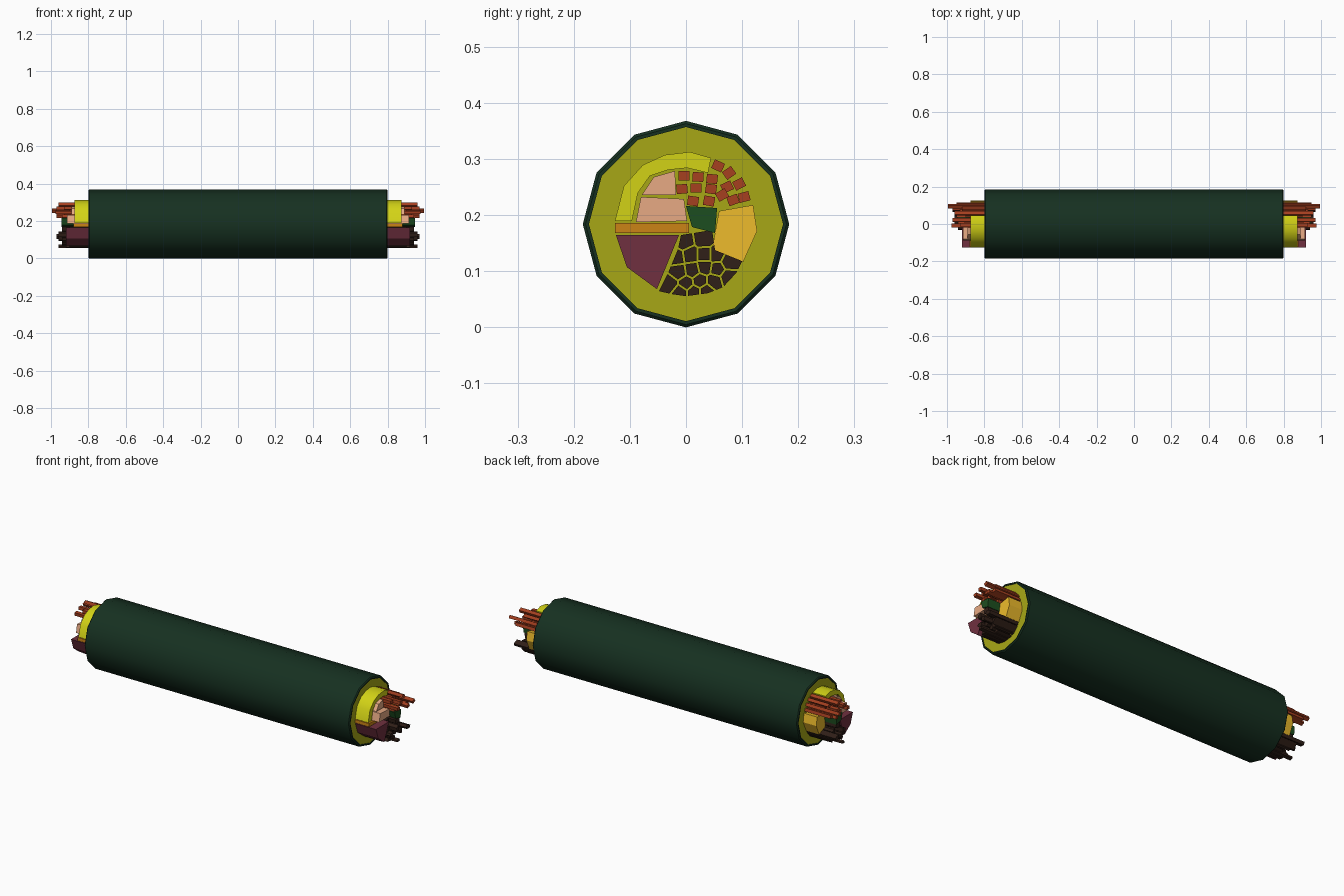
import bpy, bmesh, math
from mathutils import Vector

if "Cube" in bpy.data.objects:
    bpy.data.objects.remove(bpy.data.objects["Cube"])

CZ = 0.1838   # height of the roll axis


def material(name, rgb):
    m = bpy.data.materials.new(name)
    m.diffuse_color = (*rgb, 1)
    m.use_nodes = True
    m.node_tree.nodes["Principled BSDF"].inputs["Base Color"].default_value = m.diffuse_color
    return m


def finish(name, bm, mat, smooth=False):
    bmesh.ops.recalc_face_normals(bm, faces=bm.faces)
    me = bpy.data.meshes.new(name)
    bm.to_mesh(me)
    bm.free()
    ob = bpy.data.objects.new(name, me)
    bpy.context.collection.objects.link(ob)
    me.materials.append(mat)
    if smooth:
        bpy.ops.object.select_all(action='DESELECT')
        ob.select_set(True)
        bpy.context.view_layer.objects.active = ob
        bpy.ops.object.shade_smooth_by_angle(angle=math.radians(40))
    return ob


def prism(name, pts, half, mat, smooth=False):
    """Extrude an end-view outline along x; outline units are 1/560 from the centre line."""
    bm = bmesh.new()
    ends = [[bm.verts.new((x, p[0] / 560, p[1] / 560)) for p in pts] for x in (-half, half)]
    n = len(pts)
    for e in ends:
        bm.faces.new(e)
    for i in range(n):
        j = (i + 1) % n
        bm.faces.new((ends[0][i], ends[0][j], ends[1][j], ends[1][i]))
    return finish(name, bm, mat, smooth)


def clip(poly, point, normal):
    """Keep the part of a polygon behind a line."""
    out = []
    for a, b in zip(poly, poly[1:] + poly[:1]):
        da, db = (a - point).dot(normal), (b - point).dot(normal)
        if da <= 0:
            out.append(a)
        if da * db < 0:
            out.append(a.lerp(b, da / (da - db)))
    return out


seaweed = material("seaweed", (.008, .03, .015))
rice = material("rice", (.39, .39, .008))
egg = material("egg", (.65, .65, .008))
pink = material("pink_fish", (.8, .4, .23))
orange = material("orange_slice", (.6, .23, .008))
purple = material("purple_pickle", (.16, .03, .05))
amber = material("amber_pickle", (.85, .5, .025))
green = material("cucumber", (.012, .075, .014))
brick = material("carrot", (.38, .05, .014))
dark = material("mushroom", (.03, .014, .009))

# Seaweed wrapper: a chamfered profile swept round 12 sides
profile = [(-.8, .173), (-.8, .179), (-.795, .184), (.795, .184), (.8, .179), (.8, .173)]
bm = bmesh.new()
rings = []
for k in range(12):
    a = math.tau * k / 12
    rings.append([bm.verts.new((x, r * math.sin(a), CZ + r * math.cos(a))) for x, r in profile])
for k in range(12):
    p, q = rings[k], rings[(k + 1) % 12]
    for i in range(6):
        j = (i + 1) % 6
        bm.faces.new((p[i], p[j], q[j], q[i]))
finish("seaweed_wrapper", bm, seaweed, True)

# Rice core
core = [(97 * math.sin(math.tau * k / 12), CZ * 560 + 97 * math.cos(math.tau * k / 12)) for k in range(12)]
prism("rice_core", core, .796, rice, True)

# Large fillings
prism("egg_strip", [(-71, 106), (-62, 141), (-43, 162), (-21, 172), (4, 175), (25, 169),
                    (22, 154), (1, 159), (-18, 157), (-36, 151), (-48, 134), (-54, 106)], .874, egg, True)
prism("fish_upper", [(-44, 132), (-32, 150), (-11, 156), (-10, 132)], .89, pink)
prism("fish_lower", [(-45, 130), (-2, 128), (1, 106), (-50, 105)], .915, pink)
prism("orange_slice", [(-71, 104), (3, 104), (3, 94), (-71, 94)], .88, orange)
prism("purple_pickle", [(-70, 92), (-7, 92), (-29, 38), (-59, 60)], .92, purple)
prism("amber_pickle", [(33, 116), (67, 122), (71, 96), (57, 65), (26, 78)], .875, amber)
prism("cucumber", [(0, 121), (31, 119), (29, 94), (6, 100)], .945, green)

# Carrot sticks: centre, turn in degrees, half length
sticks = [(-2, 151, 0, .93), (12, 150, -4, .97), (26, 148, -6, .90), (32, 161, -25, .96),
          (43, 154, 35, .92), (53, 143, 28, .995), (58, 130, 15, .95), (-4, 138, 5, .975),
          (10, 139, 0, .91), (25, 138, -8, .95), (41, 140, 25, .89), (7, 126, -8, .94),
          (23, 126, -10, .88), (36, 132, 30, .93), (47, 127, 20, .97)]
for i, (y, z, deg, half) in enumerate(sticks):
    c, s = math.cos(math.radians(deg)), math.sin(math.radians(deg))
    box = [(y + u * c - v * s, z + u * s + v * c)
           for u, v in ((-5.5, -4.7), (5.5, -4.7), (5.5, 4.7), (-5.5, 4.7))]
    prism(f"carrot_stick_{i + 1}", box, half, brick)

# Mushroom pieces: a packed bundle split into cells round these centres
bundle = [Vector(p) for p in [(-5, 92), (26, 97), (29, 77), (56, 66), (50, 54), (37, 40), (22, 34),
                              (0, 31), (-14, 33), (-27, 36), (-18, 54), (-8, 78)]]
seeds = [Vector(p) for p in [(-2, 85), (18, 88), (-9, 70), (4, 72), (19, 72), (30, 72), (43, 65),
                             (-16, 43), (-7, 55), (6, 57), (19, 60), (31, 58), (42, 50),
                             (28, 46), (14, 46), (0, 44), (-6, 35), (8, 35), (20, 36)]]
lengths = [.90, .94, .92, .96, .88, .93, .91]
for i, s in enumerate(seeds):
    cell = bundle
    for t in seeds:
        if t is not s:
            n = (t - s).normalized()
            cell = clip(cell, (s + t) / 2 - n * 1.0, n)
    if len(cell) > 2:
        prism(f"mushroom_piece_{i + 1}", cell, .97 if i == 6 else lengths[i % 7], dark)
